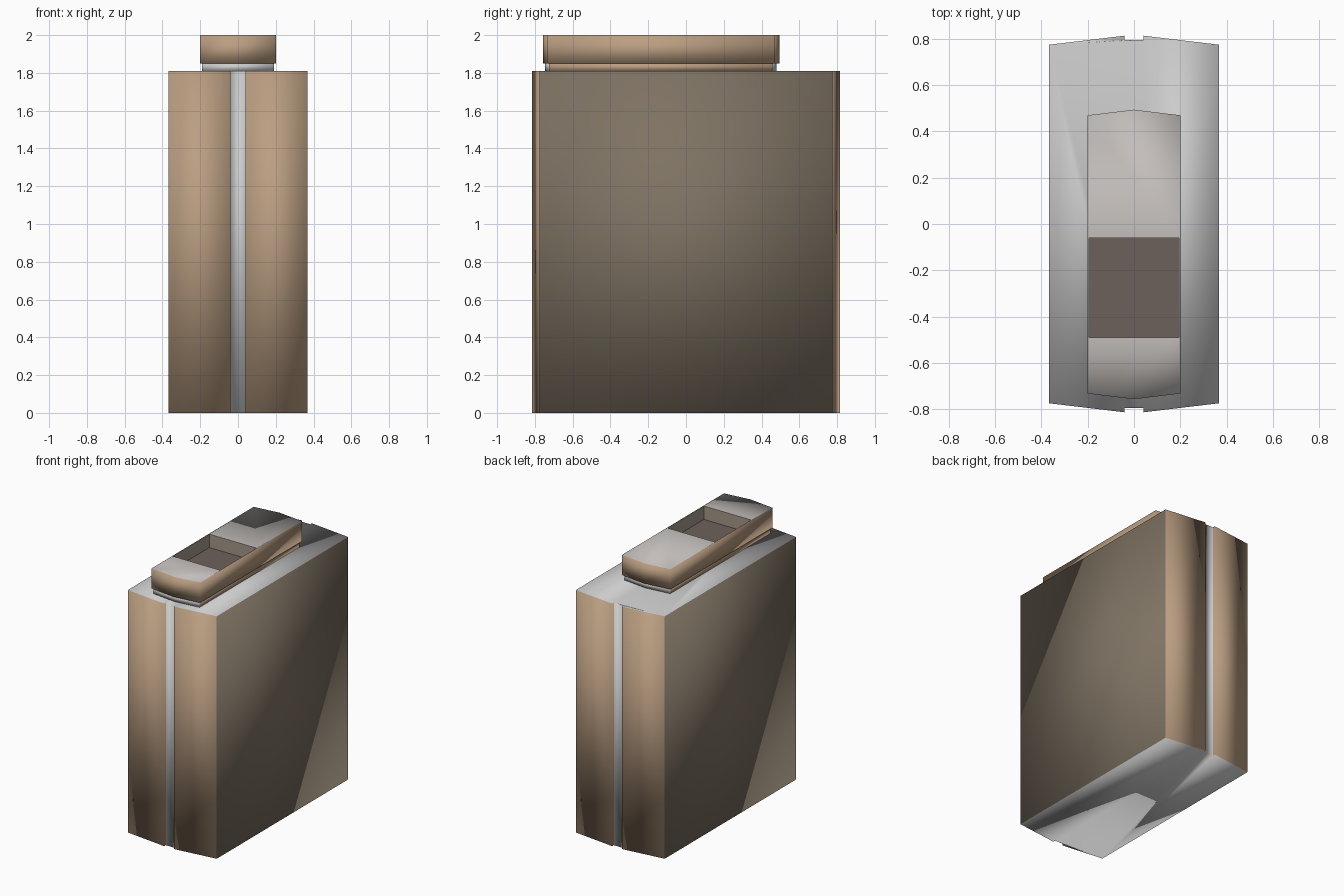
import bpy, bmesh

if "Cube" in bpy.data.objects:
    bpy.data.objects.remove(bpy.data.objects["Cube"])


def material(name, rgb):
    m = bpy.data.materials.new(name)
    m.diffuse_color = (*rgb, 1)
    m.use_nodes = True
    m.node_tree.nodes["Principled BSDF"].inputs["Base Color"].default_value = m.diffuse_color
    return m


GREY, BROWN, SIDE, FLOOR, WARM, WALL = range(6)
MATS = [material("grey", (0.6, 0.6, 0.6)),
        material("brown", (0.49, 0.34, 0.22)),
        material("side_brown", (0.21, 0.17, 0.125)),
        material("floor_brown", (0.155, 0.12, 0.105)),
        material("warm_grey", (0.54, 0.51, 0.49)),
        material("wall_brown", (0.37, 0.31, 0.25))]


def prism(name, outline, z0, z1, wall, bottom=GREY, top=GREY, smooth=True):
    """Extrude an outline; wall(centre) picks each wall's material."""
    bm = bmesh.new()
    low = [bm.verts.new((x, y, z0)) for x, y in outline]
    high = [bm.verts.new((x, y, z1)) for x, y in outline]
    bm.faces.new(low[::-1]).material_index = bottom
    bm.faces.new(high).material_index = top
    n = len(outline)
    for i in range(n):
        j = (i + 1) % n
        f = bm.faces.new((low[i], low[j], high[j], high[i]))
        f.material_index = wall(f.calc_center_median())
    bmesh.ops.recalc_face_normals(bm, faces=bm.faces)
    for f in bm.faces:
        f.smooth = smooth
    mesh = bpy.data.meshes.new(name)
    bm.to_mesh(mesh)
    bm.free()
    for m in MATS:
        mesh.materials.append(m)
    ob = bpy.data.objects.new(name, mesh)
    bpy.context.collection.objects.link(ob)
    return ob


def pointed(w, y0, y1, tip):
    """Rectangle outline with shallow pointed front and back ends."""
    return [(-w, y0), (0, y0 - tip), (w, y0), (w, y1), (0, y1 + tip), (-w, y1)]


def body_wall(c):
    """Grey groove floor, dark flanks, brown ends."""
    return GREY if abs(c.x) < 0.01 else SIDE if abs(c.x) > 0.3 else BROWN


# body with a vertical groove down the front and back
front = [(-0.367, -0.775), (-0.04, -0.814), (-0.04, -0.795),
         (0.04, -0.795), (0.04, -0.814), (0.367, -0.775)]
prism("body", front + [(-x, -y) for x, y in front], 0, 1.81, body_wall)

# recessed neck under the cap
prism("neck", pointed(0.19, -0.725, 0.457, 0.021), 1.81, 1.85,
      lambda c: BROWN if abs(c.x) > 0.15 else GREY)

# cap with a rectangular pocket in its top
cap = prism("cap", pointed(0.2, -0.733, 0.47, 0.024), 1.85, 2.0,
            lambda c: BROWN, top=WARM)
cutter = prism("pocket_cutter", [(-0.195, -0.49), (0.195, -0.49),
                                 (0.195, -0.06), (-0.195, -0.06)],
               1.9, 2.1, lambda c: WALL, bottom=FLOOR, smooth=False)
cutter.hide_render = True
cut = cap.modifiers.new("pocket", 'BOOLEAN')
cut.operation = 'DIFFERENCE'
cut.solver = 'EXACT'
cut.object = cutter
bpy.context.view_layer.objects.active = cap
bpy.ops.object.modifier_apply(modifier=cut.name)
bpy.data.objects.remove(cutter)
